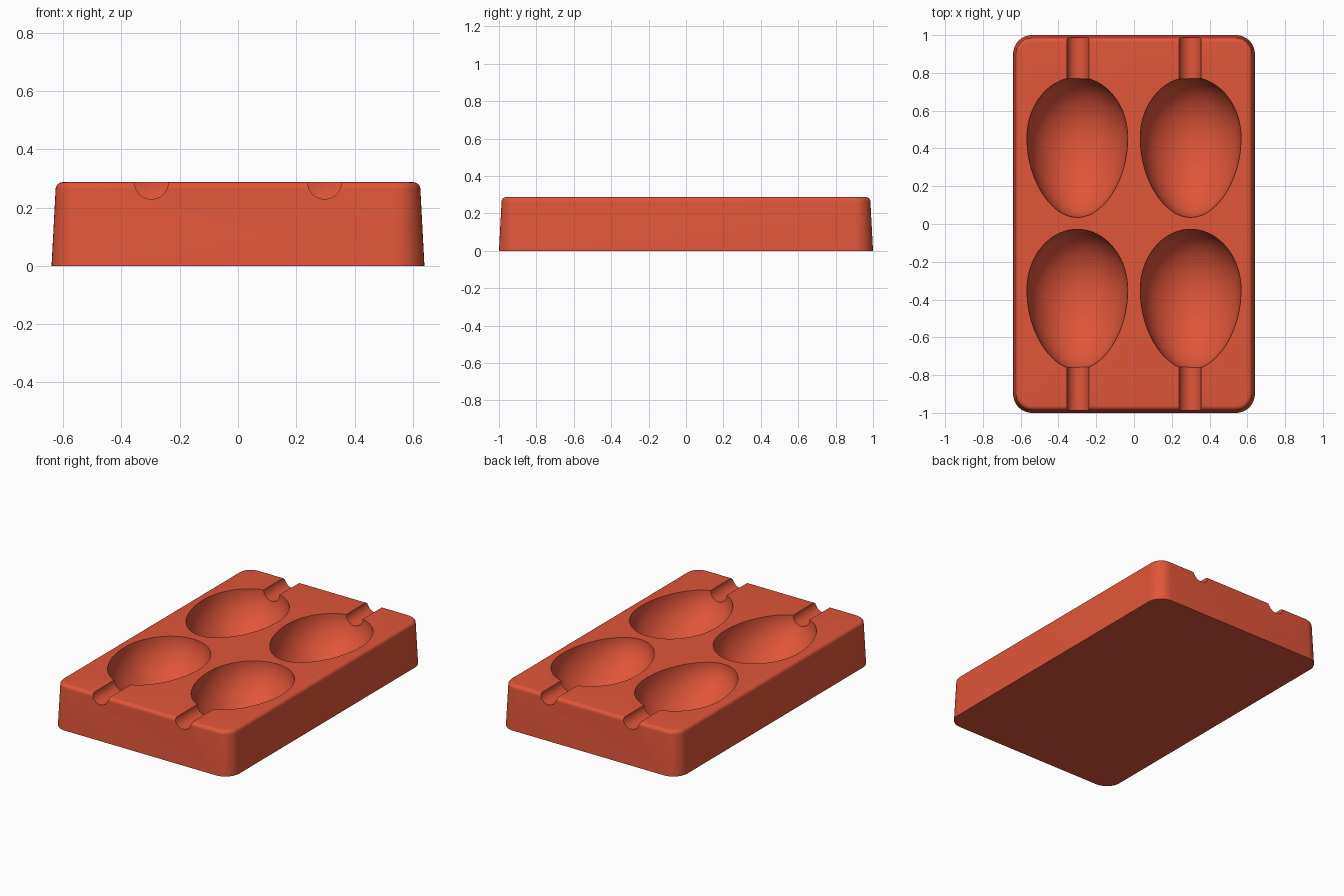
import bpy
import bmesh
from math import sin, cos, pi, sqrt, radians

TOP = 0.287          # block height
CAVITY_X = 0.3       # sideways offset of the cavities and channels
EGG_R = 0.267        # widest egg radius

cube = bpy.data.objects.get("Cube")
if cube:
    bpy.data.objects.remove(cube, do_unlink=True)

# One warm red for the whole mould
red = bpy.data.materials.new("terracotta_red")
red.use_nodes = True
COLOUR = (0.75, 0.092, 0.041, 1)
red.diffuse_color = COLOUR
red.node_tree.nodes["Principled BSDF"].inputs["Base Color"].default_value = COLOUR


def loft(name, rings):
    """Skin a list of equal-length point rings and cap both ends."""
    bm = bmesh.new()
    loops = [[bm.verts.new(p) for p in ring] for ring in rings]
    n = len(loops[0])
    for a, b in zip(loops, loops[1:]):
        for i in range(n):
            j = (i + 1) % n
            bm.faces.new((a[i], a[j], b[j], b[i]))
    bm.faces.new(loops[0][::-1])
    bm.faces.new(loops[-1])
    bmesh.ops.recalc_face_normals(bm, faces=bm.faces)
    mesh = bpy.data.meshes.new(name)
    bm.to_mesh(mesh)
    bm.free()
    mesh.materials.append(red)
    obj = bpy.data.objects.new(name, mesh)
    bpy.context.collection.objects.link(obj)
    return obj


def rounded_rect(inset, z, radius=0.1, steps=10):
    """Rounded rectangle of the block footprint, drawn in by inset."""
    hx, hy, r = 0.64 - inset, 1 - inset, radius - inset
    pts = []
    for q, (sx, sy) in enumerate(((1, 1), (-1, 1), (-1, -1), (1, -1))):
        for k in range(steps + 1):
            a = (q + k / steps) * pi / 2
            pts.append((sx * (hx - r) + r * cos(a), sy * (hy - r) + r * sin(a), z))
    return pts


def circle_ring(x, y, radius, n):
    """Circle in the xz plane centred on the top surface."""
    return [(x + radius * cos(2 * pi * i / n), y, TOP + radius * sin(2 * pi * i / n))
            for i in range(n)]


def egg(x, y, n=64, steps=40):
    """Egg lying along y: blunt end to the back, narrow tip to the front."""
    rings = []
    for k in range(steps + 1):
        a = 0.01 + (pi - 0.02) * k / steps
        t = cos(a)
        length = 0.32 if t > 0 else 0.422
        taper = 1 if t > 0 else 1 - 0.06 * t * t
        rings.append(circle_ring(x, y + length * t, EGG_R * sqrt(1 - t * t) * taper, n))
    return loft("egg_cutter", rings)


# Drafted block with a softly rounded top edge
DRAFT, EDGE = 0.014, 0.024
profile = [(0, 0)]
for k in range(7):
    a = k / 6 * pi / 2
    profile.append((DRAFT + EDGE * (1 - cos(a)), TOP - EDGE + EDGE * sin(a)))
block = loft("egg_mould_block", [rounded_rect(i, z) for i, z in profile])

# Egg cavities and the pouring channels that open at the front and back
cutters = []
for side in (-1, 1):
    x = side * CAVITY_X
    for y in (0.457, -0.348):
        cutters.append(egg(x, y))
    for y0, y1 in ((0.7, 1.1), (-1.1, -0.7)):
        ends = [circle_ring(side * 0.297, y, 0.058, 40) for y in (y0, y1)]
        cutters.append(loft("channel_cutter", ends))

for cutter in cutters:
    cutter.hide_render = True
    mod = block.modifiers.new("cut", "BOOLEAN")
    mod.operation = "DIFFERENCE"
    mod.solver = "EXACT"
    mod.object = cutter

bpy.ops.object.select_all(action="DESELECT")
block.select_set(True)
bpy.context.view_layer.objects.active = block
for mod in list(block.modifiers):
    bpy.ops.object.modifier_apply(modifier=mod.name)
for cutter in cutters:
    bpy.data.objects.remove(cutter, do_unlink=True)

bpy.ops.object.shade_smooth_by_angle(angle=radians(30))
